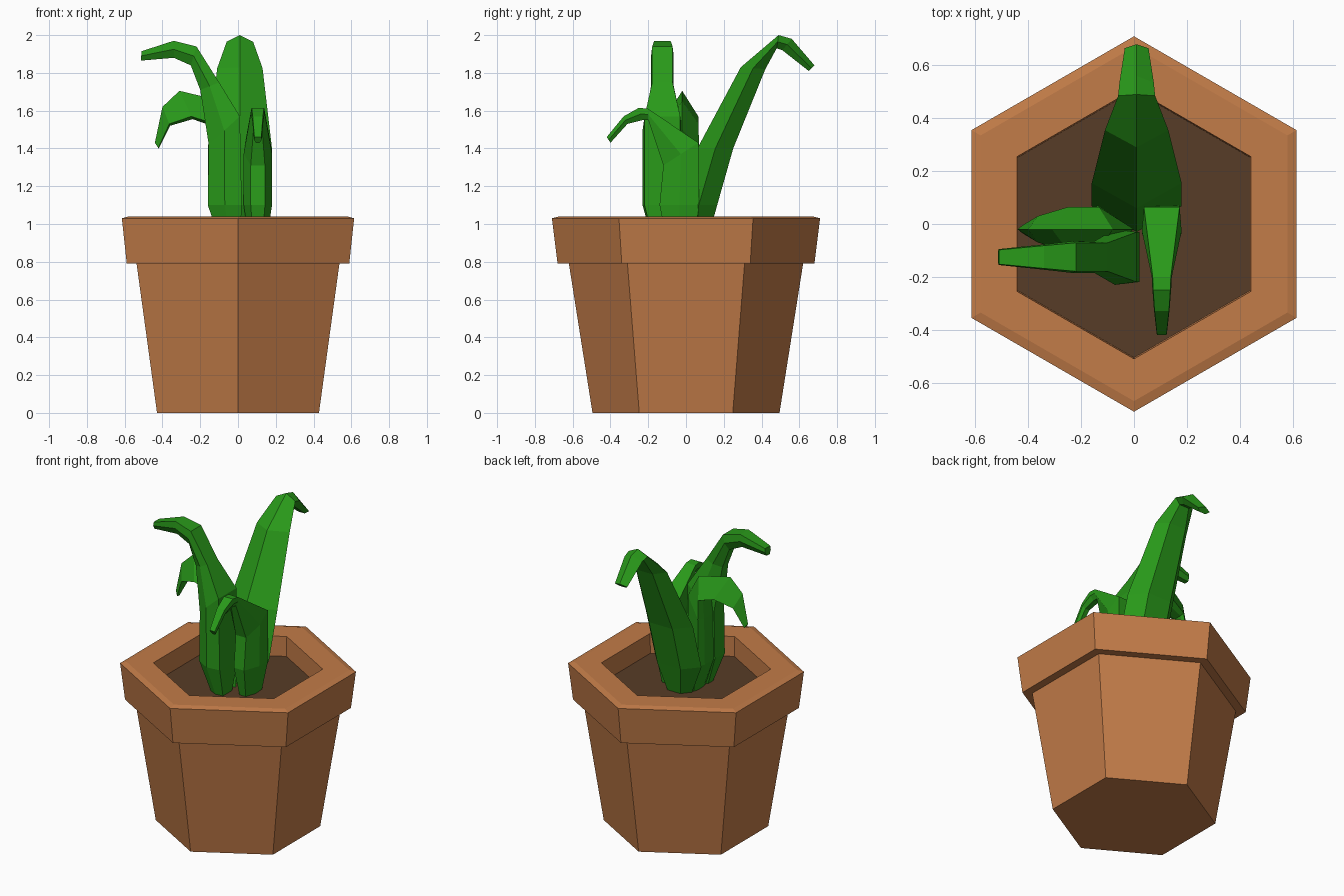
import bpy, bmesh, math
from mathutils import Vector

if "Cube" in bpy.data.objects:
    bpy.data.objects.remove(bpy.data.objects["Cube"])


def material(name, color):
    m = bpy.data.materials.new(name)
    m.diffuse_color = (*color, 1)
    m.use_nodes = True
    m.node_tree.nodes["Principled BSDF"].inputs["Base Color"].default_value = m.diffuse_color
    return m


CLAY = material("clay", (0.54, 0.20, 0.065))
SOIL = material("soil", (0.095, 0.045, 0.02))
GREEN = material("leaf_green", (0.022, 0.32, 0.01))


def loft(name, rings, mat):
    """Skin a list of equal-length point rings and cap both ends."""
    bm = bmesh.new()
    loops = [[bm.verts.new(p) for p in ring] for ring in rings]
    n = len(loops[0])
    for a, b in zip(loops, loops[1:]):
        for i in range(n):
            j = (i + 1) % n
            bm.faces.new((a[i], a[j], b[j], b[i]))
    bm.faces.new(loops[0])
    bm.faces.new(loops[-1])
    bmesh.ops.recalc_face_normals(bm, faces=bm.faces)
    me = bpy.data.meshes.new(name)
    bm.to_mesh(me)
    bm.free()
    me.materials.append(mat)
    ob = bpy.data.objects.new(name, me)
    bpy.context.collection.objects.link(ob)
    return ob


def hexagon(r, z):
    return [(r * math.sin(i * math.pi / 3), r * math.cos(i * math.pi / 3), z) for i in range(6)]


def leaf(name, direction, shift, stations, top=0.0, side=0.5, bottom=0.5):
    """Stations: upper (u, z), lower (u, z), half width, in a vertical plane.
    top / bottom: width share of upper and lower faces; side: height of the edges."""
    d = Vector((*direction, 0))
    lat = Vector((abs(d.y), abs(d.x), 0))
    up_z = Vector((0, 0, 1))
    rings = []
    for u1, z1, u2, z2, w in stations:
        up = d * u1 + up_z * z1 + lat * shift
        low = d * u2 + up_z * z2 + lat * shift
        mid = up.lerp(low, side)
        right = [mid + lat * w, low + lat * w * bottom]
        left = [low - lat * w * bottom, mid - lat * w]
        crown = [up - lat * w * top, up + lat * w * top] if top else [up]
        rings.append(crown + right + left)
    return loft(name, rings, GREEN)


# Six-sided pot with overhanging rim and recessed interior
loft("pot", [hexagon(r, z) for r, z in (
    (0.495, 0), (0.62, 0.79), (0.68, 0.79), (0.71, 1.03),
    (0.67, 1.04), (0.51, 1.04), (0.505, 0.89))], CLAY)

# Soil slab
loft("soil", [hexagon(0.506, 0.89), hexagon(0.507, 0.91)], SOIL)

# Tall leaf leaning backwards
leaf("tall_back_leaf", (0, 1), 0.01, [
    (0.0, 0.90, 0.11, 0.90, 0.09),
    (-0.03, 1.10, 0.165, 1.10, 0.17),
    (0.06, 1.40, 0.25, 1.40, 0.17),
    (0.29, 1.83, 0.42, 1.82, 0.12),
    (0.49, 2.00, 0.48, 1.93, 0.07),
    (0.56, 1.98, 0.51, 1.92, 0.065),
    (0.68, 1.84, 0.65, 1.81, 0.045)])

# High leaf arching to the left, flat on top
leaf("high_left_leaf", (-1, 0), -0.125, [
    (-0.01, 0.90, 0.09, 0.90, 0.05),
    (-0.02, 1.10, 0.16, 1.10, 0.105),
    (-0.01, 1.57, 0.155, 1.42, 0.105),
    (0.10, 1.75, 0.20, 1.71, 0.06),
    (0.22, 1.94, 0.25, 1.84, 0.06),
    (0.34, 1.97, 0.34, 1.88, 0.048),
    (0.51, 1.915, 0.515, 1.865, 0.03)], top=0.9)

# Low drooping leaf to the left, ridged on top
leaf("low_left_leaf", (-1, 0), -0.02, [
    (0.0, 0.90, 0.09, 0.90, 0.06),
    (0.0, 1.10, 0.155, 1.10, 0.09),
    (0.0, 1.50, 0.15, 1.40, 0.09),
    (0.08, 1.65, 0.14, 1.52, 0.085),
    (0.31, 1.705, 0.24, 1.555, 0.085),
    (0.40, 1.62, 0.36, 1.52, 0.05),
    (0.44, 1.43, 0.42, 1.40, 0.015)], side=0.9)

# Short leaf bending forwards
leaf("short_front_leaf", (0, -1), 0.105, [
    (-0.04, 0.90, 0.10, 0.90, 0.045),
    (-0.07, 1.10, 0.14, 1.10, 0.075),
    (-0.065, 1.43, 0.12, 1.31, 0.075),
    (0.20, 1.61, 0.20, 1.55, 0.038),
    (0.25, 1.615, 0.23, 1.55, 0.036),
    (0.33, 1.57, 0.31, 1.53, 0.03),
    (0.42, 1.46, 0.40, 1.43, 0.02)], top=0.9)
